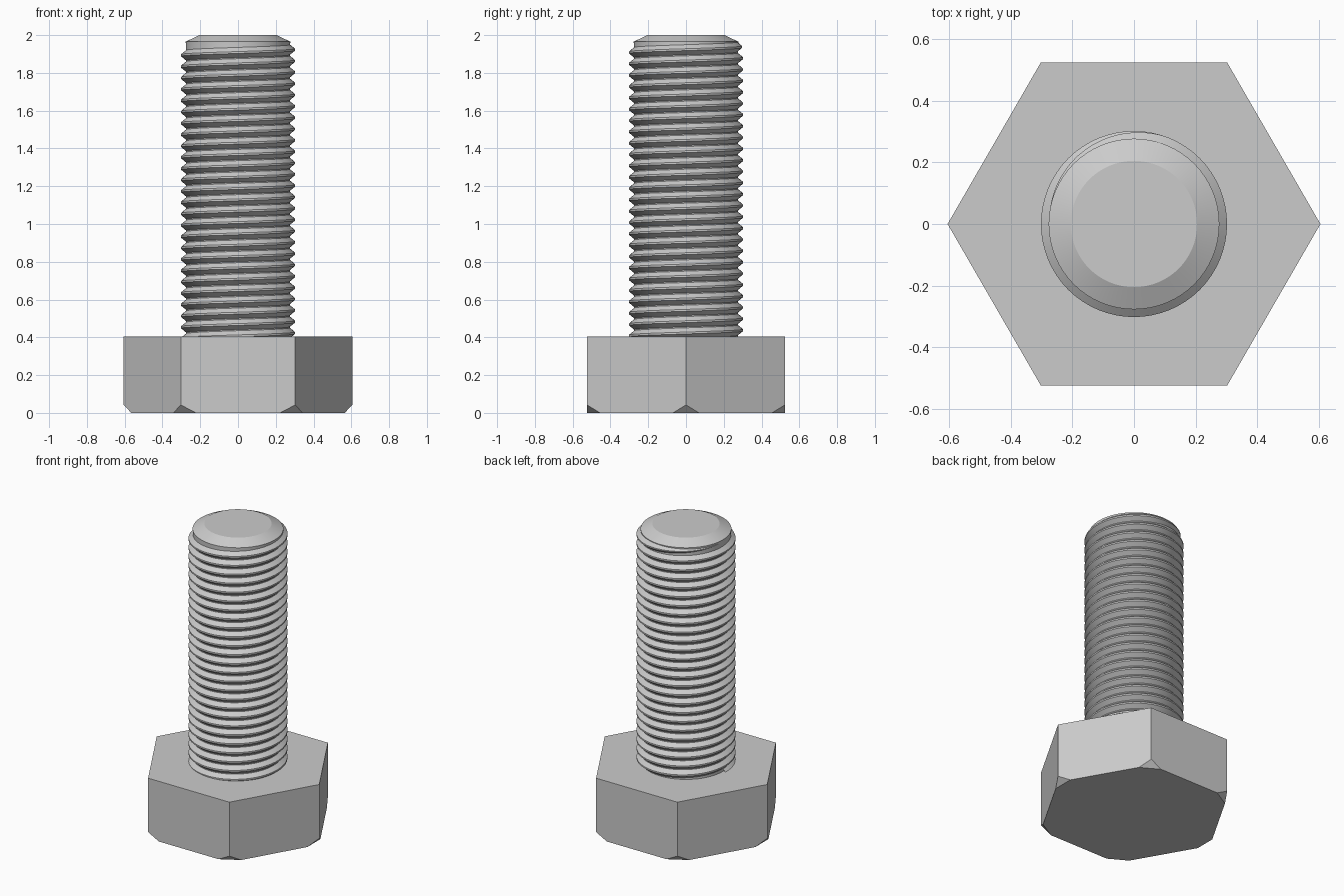
import bpy, bmesh, math
from mathutils import Vector

if "Cube" in bpy.data.objects:
    bpy.data.objects.remove(bpy.data.objects["Cube"])

HEAD_R, HEAD_H = 0.605, 0.405      # hexagon corner radius and height
CORE_R, CREST_R = 0.275, 0.302     # thread root and crest radii
PITCH, SEGMENTS = 0.06, 64

steel = bpy.data.materials.new("light_grey_steel")
steel.use_nodes = True
GREY = (0.6, 0.6, 0.6, 1)
steel.diffuse_color = GREY
steel.node_tree.nodes["Principled BSDF"].inputs["Base Color"].default_value = GREY


def finish(name, bm, smooth_angle=None):
    bmesh.ops.recalc_face_normals(bm, faces=bm.faces)
    mesh = bpy.data.meshes.new(name)
    bm.to_mesh(mesh)
    bm.free()
    mesh.materials.append(steel)
    obj = bpy.data.objects.new(name, mesh)
    bpy.context.collection.objects.link(obj)
    if smooth_angle:
        bpy.ops.object.select_all(action='DESELECT')
        obj.select_set(True)
        bpy.context.view_layer.objects.active = obj
        bpy.ops.object.shade_smooth_by_angle(angle=math.radians(smooth_angle))
    return obj


def polar(r, angle, z):
    return Vector((r * math.cos(angle), r * math.sin(angle), z))


# Hexagonal head with a flat cut across each lower corner
bm = bmesh.new()
base = bm.faces.new([bm.verts.new(polar(HEAD_R, math.tau * i / 6, 0)) for i in range(6)])
top = bmesh.ops.extrude_face_region(bm, geom=[base])["geom"]
bmesh.ops.translate(bm, vec=(0, 0, HEAD_H),
                    verts=[v for v in top if isinstance(v, bmesh.types.BMVert)])
if base not in bm.faces[:]:
    bmesh.ops.contextual_create(bm, geom=[e for e in bm.edges if e.is_boundary])
for i in range(6):
    a = math.tau * i / 6
    cut = bmesh.ops.bisect_plane(
        bm, geom=bm.verts[:] + bm.edges[:] + bm.faces[:],
        plane_co=polar(HEAD_R - 0.04, a, 0), plane_no=polar(1, a, -0.95), clear_outer=True)
    rim = [e for e in cut["geom_cut"] if isinstance(e, bmesh.types.BMEdge)]
    bmesh.ops.holes_fill(bm, edges=rim, sides=0)
finish("hex_head", bm)

# Shank core with a chamfered tip
bm = bmesh.new()
rings = []
for r, z in [(CORE_R, 0.35), (CORE_R, 1.93), (0.277, 1.965), (0.205, 2.0)]:
    rings.append([bm.verts.new(polar(r, math.tau * i / SEGMENTS, z)) for i in range(SEGMENTS)])
for low, high in zip(rings, rings[1:]):
    for i in range(SEGMENTS):
        j = (i + 1) % SEGMENTS
        bm.faces.new((low[i], low[j], high[j], high[i]))
bm.faces.new(rings[0])
bm.faces.new(rings[-1])
finish("shank_core", bm, 20)

# Right-handed helical thread, fading into the core at its upper end
bm = bmesh.new()
PROFILE = [(-0.028, 0), (-0.005, 1), (0.005, 1), (0.028, 0)]
TURNS, FADE = 26.0, 0.3
END_ANGLE, END_Z = math.pi, 1.953
steps = int(TURNS * SEGMENTS)
previous = None
for s in range(steps + 1):
    turns_left = (steps - s) / SEGMENTS
    angle = END_ANGLE - math.tau * turns_left
    z = END_Z - PITCH * turns_left
    fade = min(1, turns_left / FADE)
    width = max(fade, 0.1)
    ring = [bm.verts.new(polar(CORE_R - 0.001 + (CREST_R - CORE_R + 0.001) * h * fade,
                               angle, z + dz * width)) for dz, h in PROFILE]
    if previous:
        for k in range(3):
            bm.faces.new((previous[k], ring[k], ring[k + 1], previous[k + 1]))
    previous = ring
thread = finish("thread", bm, 30)
# Make the open ribbon face outward
if thread.data.polygons[1].normal.dot(thread.data.polygons[1].center * Vector((1, 1, 0))) < 0:
    thread.data.flip_normals()
